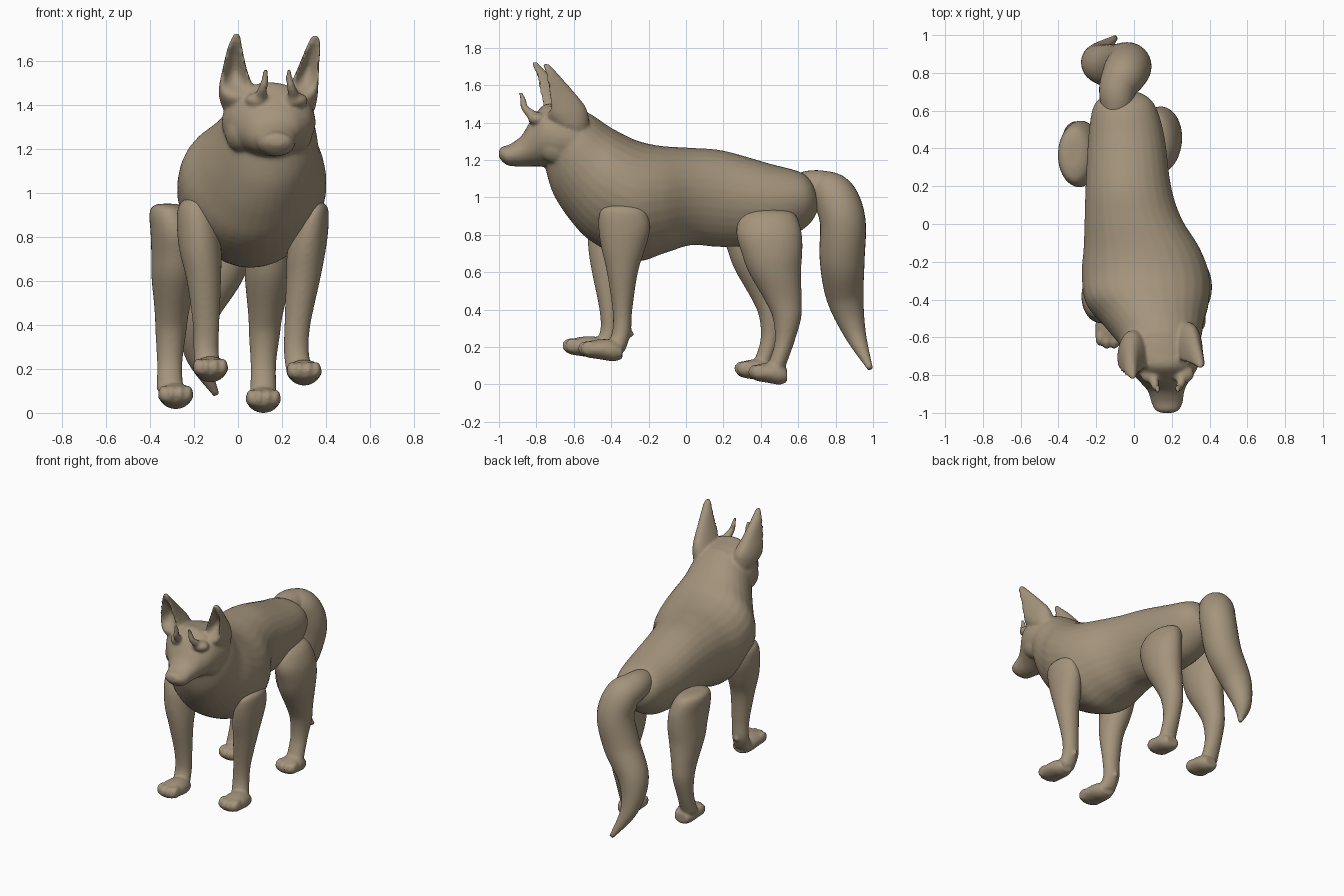
import bpy, bmesh
from math import sin, cos, pi
from mathutils import Vector as V, Matrix as M

fur = bpy.data.materials.new("brown_fur")
fur.diffuse_color = (.37, .295, .20, 1)


def resample(rows, k=5):
    """Catmull-Rom interpolation of rows of numbers."""
    out = []
    for i in range(len(rows) - 1):
        p0, p1, p2, p3 = (rows[max(i - 1, 0)], rows[i], rows[i + 1],
                          rows[min(i + 2, len(rows) - 1)])
        for s in range(k):
            t = s / k
            out.append([b + .5 * t * (c - a + t * (2*a - 5*b + 4*c - d + t * (3*(b - c) + d - a)))
                        for a, b, c, d in zip(p0, p1, p2, p3)])
    return out + [list(rows[-1])]


def loft(bm, rings):
    """Closed skin over rings of equal point count."""
    vs = [[bm.verts.new(p) for p in r] for r in rings]
    n = len(vs[0])
    for a, b in zip(vs, vs[1:]):
        for i in range(n):
            j = (i + 1) % n
            bm.faces.new((a[i], a[j], b[j], b[i]))
    bm.faces.new(vs[0])
    bm.faces.new(vs[-1])


ANG = [2 * pi * i / 32 for i in range(32)]


def trunk(bm, rows, egg=0.0):
    """Rows: top y, top z, bottom y, bottom z, centre x, half width."""
    rings = []
    for yt, zt, yb, zb, x, w in resample(rows):
        c, h = V((x, (yt + yb) / 2, (zt + zb) / 2)), V((0, (yt - yb) / 2, (zt - zb) / 2))
        rings.append([c + h * sin(a) + V((w * cos(a) * (1 + egg * sin(a)), 0, 0)) for a in ANG])
    loft(bm, rings)


def scoop(s, d):
    """Front of a ring, hollowed by d but with rounded rims."""
    t = -s
    return s if s > 0 else -(1 - d) * t + d * (.35 * t - 1.1 * t * (1 - t))


def column(bm, rows):
    """Rows: z, x, y, x radius, y radius, front hollow."""
    loft(bm, [[V((x + rx * cos(a), y + ry * scoop(sin(a), d), z)) for a in ANG]
              for z, x, y, rx, ry, d in resample(rows)])


def tube(bm, rows):
    """Rows: x, y, z, radius."""
    pts = resample(rows, 8)
    rings = []
    for i, p in enumerate(pts):
        t = (V(pts[min(i + 1, len(pts) - 1)][:3]) - V(pts[max(i - 1, 0)][:3])).normalized()
        u = (V((1, 0, 0)) - t * t.x).normalized()
        v = t.cross(u)
        rings.append([V(p[:3]) + (u * cos(a) + v * sin(a)) * p[3] for a in ANG])
    loft(bm, rings)


def blob(bm, c, r):
    bmesh.ops.create_icosphere(bm, subdivisions=3, radius=1,
                               matrix=M.Translation(c) @ M.Diagonal((*r, 1)))


def finish(bm, name, voxel=None, smooth=6):
    bmesh.ops.recalc_face_normals(bm, faces=bm.faces)
    for f in bm.faces:
        f.smooth = True
    me = bpy.data.meshes.new(name)
    bm.to_mesh(me)
    bm.free()
    me.materials.append(fur)
    ob = bpy.data.objects.new(name, me)
    bpy.context.collection.objects.link(ob)
    if voxel:
        r = ob.modifiers.new("fuse", 'REMESH')
        r.mode, r.voxel_size, r.use_smooth_shade = 'VOXEL', voxel, True
        s = ob.modifiers.new("soften", 'SMOOTH')
        s.factor, s.iterations = .5, smooth


# Torso and neck
bm = bmesh.new()
trunk(bm, [(.69, 1.05, .705, .97, -.05, .05), (.66, 1.10, .70, .92, -.05, .11),
           (.60, 1.14, .64, .84, -.05, .165), (.45, 1.18, .48, .755, -.04, .20),
           (.2, 1.25, .2, .735, -.03, .225), (.03, 1.265, .03, .745, -.005, .255),
           (-.13, 1.275, -.12, .70, .04, .305), (-.25, 1.30, -.28, .66, .06, .335),
           (-.34, 1.34, -.50, .76, .07, .325), (-.42, 1.385, -.62, .88, .10, .27),
           (-.5, 1.44, -.71, 1.02, .13, .225), (-.58, 1.48, -.75, 1.15, .14, .19)], .12)
# Head and muzzle
trunk(bm, [(-.5, 1.43, -.55, 1.15, .14, .17), (-.58, 1.475, -.6, 1.14, .14, .205),
           (-.68, 1.495, -.69, 1.15, .14, .212), (-.76, 1.495, -.77, 1.165, .15, .185),
           (-.83, 1.41, -.84, 1.165, .16, .13), (-.88, 1.33, -.89, 1.165, .17, .097),
           (-.94, 1.285, -.95, 1.17, .175, .083), (-.985, 1.27, -.98, 1.19, .175, .065),
           (-1.0, 1.25, -1.0, 1.215, .175, .035)])
# Ears, each leaning a little differently
column(bm, [(1.28, .06, -.60, .03, .03, 0), (1.36, .02, -.64, .075, .08, 0),
            (1.43, 0, -.69, .085, .13, .2), (1.49, -.01, -.73, .075, .155, .7),
            (1.56, -.015, -.765, .056, .13, 1), (1.64, -.015, -.785, .038, .075, .9),
            (1.69, -.01, -.80, .025, .035, .5), (1.725, -.005, -.81, .012, .014, 0)])
column(bm, [(1.28, .24, -.56, .03, .03, 0), (1.36, .27, -.60, .07, .08, 0),
            (1.43, .288, -.65, .072, .13, .2), (1.49, .302, -.69, .063, .15, .7),
            (1.56, .318, -.72, .05, .125, 1), (1.64, .337, -.735, .036, .07, .9),
            (1.69, .348, -.745, .025, .035, .5), (1.715, .35, -.75, .012, .014, 0)])
# Brows with curved spikes, and cheeks
for s in (-1, 1):
    blob(bm, (.175 + s * .085, -.795, 1.42), (.058, .05, .035))
    tube(bm, [(.178 + s * .08, -.78, 1.41, .035), (.178 + s * .072, -.835, 1.45, .025),
              (.178 + s * .062, -.865, 1.485, .019), (.178 + s * .055, -.87, 1.52, .016),
              (.178 + s * .053, -.888, 1.565, .009)])
    blob(bm, (.14 + s * .125, -.69, 1.28), (.075, .11, .10))
finish(bm, "body_and_head", .0095, 6)


def leg(name, rows, paw, dewclaw=None):
    bm = bmesh.new()
    column(bm, [(*r, 0) for r in rows])
    x, y0, y1, z = paw                     # centre, toe tip, heel, sole height
    L = y1 - y0
    trunk(bm, [(y0 + .015, z + .06, y0 + .015, z + .022, x, .05),
               (y0 + .2 * L, z + .09, y0 + .2 * L, z + .008, x, .077),
               (y0 + .5 * L, z + .105, y0 + .5 * L, z - .003, x, .08),
               (y0 + .8 * L, z + .10, y0 + .8 * L, z - .013, x, .07),
               (y1, z + .07, y1, z, x, .05)])
    for i, dx in enumerate((-.055, -.02, .02, .055)):
        blob(bm, (x + dx, y0 + (.058 if i in (0, 3) else .042), z + .056), (.024, .045, .04))
    if dewclaw:
        blob(bm, dewclaw, (.015, .02, .02))
    finish(bm, name, .009, 7)


# Front legs
leg("front_leg_right",
    [(.96, .355, -.34, .02, .05), (.945, .355, -.34, .045, .1), (.91, .345, -.335, .067, .13),
     (.83, .328, -.33, .082, .138), (.73, .31, -.335, .087, .118), (.6, .295, -.34, .077, .083),
     (.4, .27, -.34, .059, .053), (.28, .265, -.345, .057, .05), (.18, .28, -.38, .06, .055)],
    (.30, -.575, -.34, .137), (.265, -.297, .27))
leg("front_leg_left",
    [(.98, -.19, -.38, .03, .05), (.965, -.19, -.38, .06, .1), (.93, -.19, -.38, .083, .125),
     (.85, -.18, -.385, .098, .138), (.73, -.17, -.405, .095, .118), (.6, -.155, -.42, .078, .083),
     (.4, -.145, -.41, .06, .053), (.28, -.145, -.41, .057, .05), (.19, -.135, -.455, .06, .055)],
    (-.125, -.66, -.42, .152), (-.145, -.363, .28))

# Hind legs, the left one being the right one moved forward
hind = [(.935, .105, .44, .04, .07), (.92, .108, .44, .075, .13), (.88, .12, .44, .098, .16),
        (.8, .138, .445, .11, .175), (.7, .143, .46, .112, .162), (.6, .137, .475, .105, .14),
        (.45, .125, .52, .079, .099), (.35, .12, .54, .07, .075), (.22, .115, .525, .058, .052),
        (.09, .115, .48, .06, .05)]
leg("hind_leg_right", hind, (.115, .335, .54, .012))
leg("hind_leg_left", [(z + .015, x - .425, y - .075, rx, ry) for z, x, y, rx, ry in hind],
    (-.283, .26, .465, .03))

# Tail
bm = bmesh.new()
tube(bm, [(-.09, .57, 1.06, .06), (-.09, .63, 1.055, .085), (-.085, .72, 1.045, .10),
          (-.05, .795, 1.0, .118), (-.03, .838, .87, .122), (-.08, .835, .67, .12),
          (-.18, .85, .47, .10), (-.185, .905, .27, .058), (-.10, .985, .085, .014)])
finish(bm, "tail")
